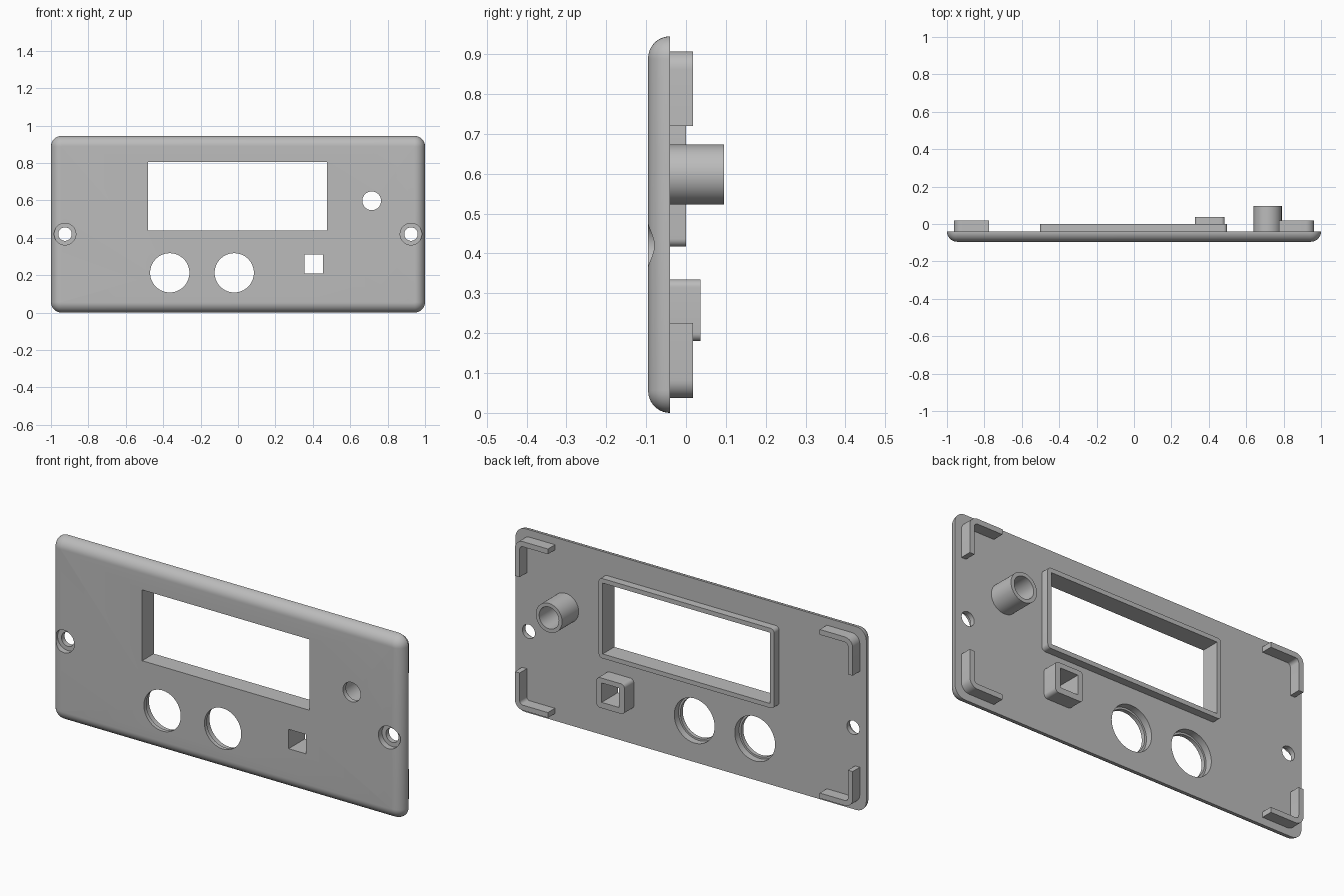
import bpy, bmesh
from math import sin, cos, pi, radians, sqrt

cube = bpy.data.objects.get("Cube")
if cube:
    bpy.data.objects.remove(cube)

grey = bpy.data.materials.new("plain grey")
grey.use_nodes = True
grey.diffuse_color = (0.5, 0.5, 0.5, 1)
grey.node_tree.nodes["Principled BSDF"].inputs["Base Color"].default_value = (0.5, 0.5, 0.5, 1)


def arc(cx, cz, r, start, end, steps):
    angles = [start + (end - start) * i / steps for i in range(steps + 1)]
    return [(cx + r * cos(a), cz + r * sin(a)) for a in angles]


def circle(cx, cz, r, steps=64):
    return arc(cx, cz, r, 0, 2 * pi, steps)[:-1]


def rectangle(x0, x1, z0, z1, r=0, steps=8):
    if r == 0:
        return [(x0, z0), (x1, z0), (x1, z1), (x0, z1)]
    centres = [(x1 - r, z1 - r), (x0 + r, z1 - r), (x0 + r, z0 + r), (x1 - r, z0 + r)]
    return [p for i, (cx, cz) in enumerate(centres)
            for p in arc(cx, cz, r, i * pi / 2, (i + 1) * pi / 2, steps)]


def loft(name, sections):
    """Solid through a list of (y, outline) sections."""
    bm = bmesh.new()
    rings = [[bm.verts.new((x, y, z)) for x, z in outline] for y, outline in sections]
    for a, b in zip(rings, rings[1:]):
        for i in range(len(a)):
            j = (i + 1) % len(a)
            bm.faces.new((a[i], a[j], b[j], b[i]))
    bm.faces.new(rings[0])
    bm.faces.new(rings[-1])
    bmesh.ops.recalc_face_normals(bm, faces=bm.faces)
    mesh = bpy.data.meshes.new(name)
    bm.to_mesh(mesh)
    bm.free()
    mesh.materials.append(grey)
    obj = bpy.data.objects.new(name, mesh)
    bpy.context.scene.collection.objects.link(obj)
    return obj


def prism(name, outline, y0, y1):
    return loft(name, [(y0, outline), (y1, outline)])


def cut(obj, holes):
    """Subtract (outline, y0, y1) prisms and bake the result."""
    cutters = []
    for outline, y0, y1 in holes:
        cutter = prism("cutter", outline, y0, y1)
        cutter.hide_render = True
        mod = obj.modifiers.new("hole", 'BOOLEAN')
        mod.operation = 'DIFFERENCE'
        mod.solver = 'EXACT'
        mod.object = cutter
        cutters.append(cutter)
    graph = bpy.context.evaluated_depsgraph_get()
    baked = bpy.data.meshes.new_from_object(obj.evaluated_get(graph))
    obj.modifiers.clear()
    obj.data = baked
    for cutter in cutters:
        bpy.data.objects.remove(cutter)


FRONT, BACK, HEIGHT = -0.095, -0.04, 0.945
FILLET = BACK - FRONT
window = rectangle(-0.48, 0.475, 0.44, 0.805)
button_hole = rectangle(0.355, 0.455, 0.21, 0.31)
knob = (0.715, 0.598)
parts = []

# Face plate with a rounded front edge
sections = []
for i in range(13):
    a = i / 12 * pi / 2
    inset = FILLET * (1 - cos(a))
    y = BACK - FILLET * sin(a)
    sections.append((y, rectangle(-1 + inset, 1 - inset, inset, HEIGHT - inset,
                                  0.057 - inset)))
plate = loft("face_plate", sections)
holes = [(window, -0.2, 0.1), (button_hole, -0.2, 0.1),
         (circle(*knob, 0.05), -0.2, 0.1), (circle(*knob, 0.056), -0.07, 0.1)]
for x in (-0.365, -0.02):
    holes += [(circle(x, 0.213, 0.105), -0.2, 0.1),
              (circle(x, 0.213, 0.115), -0.075, 0.1)]
for x in (-0.925, 0.925):
    holes += [(circle(x, 0.42, 0.036), -0.2, 0.1),
              (circle(x, 0.42, 0.058), -0.2, -0.065)]
cut(plate, holes)
parts.append(plate)

# Raised rim behind the window
rim = prism("window_rim", rectangle(-0.503, 0.498, 0.417, 0.828, 0.02), BACK, 0)
cut(rim, [(window, -0.2, 0.1)])
parts.append(rim)

# Square guide behind the button hole
guide = prism("button_guide", rectangle(0.325, 0.485, 0.18, 0.335, 0.02), BACK, 0.037)
cut(guide, [(button_hole, -0.2, 0.1)])
parts.append(guide)

# Round tube behind the small hole
tube = prism("round_tube", circle(*knob, 0.075), BACK, 0.095)
cut(tube, [(circle(*knob, 0.056), -0.2, 0.2)])
parts.append(tube)

# L-shaped locating ribs in the four corners
ARM, THICK, RADIUS = 0.188, 0.027, 0.045
profile = ([(ARM, 0), (ARM, THICK)]
           + arc(RADIUS, RADIUS, RADIUS - THICK, 1.5 * pi, pi, 8)
           + [(THICK, ARM), (0, ARM)]
           + arc(RADIUS, RADIUS, RADIUS, pi, 1.5 * pi, 8))
for side, sx in (("right", -1), ("left", 1)):
    for level, sz in (("lower", -1), ("upper", 1)):
        outline = [(sx * (0.963 - u), HEIGHT / 2 + sz * (0.435 - v)) for u, v in profile]
        parts.append(prism(f"{level}_{side}_corner_rib", outline, BACK, 0.018))

# Smooth the curved surfaces and keep the crisp edges
bpy.ops.object.select_all(action='DESELECT')
for obj in parts:
    obj.select_set(True)
bpy.context.view_layer.objects.active = plate
bpy.ops.object.shade_smooth_by_angle(angle=radians(30))
